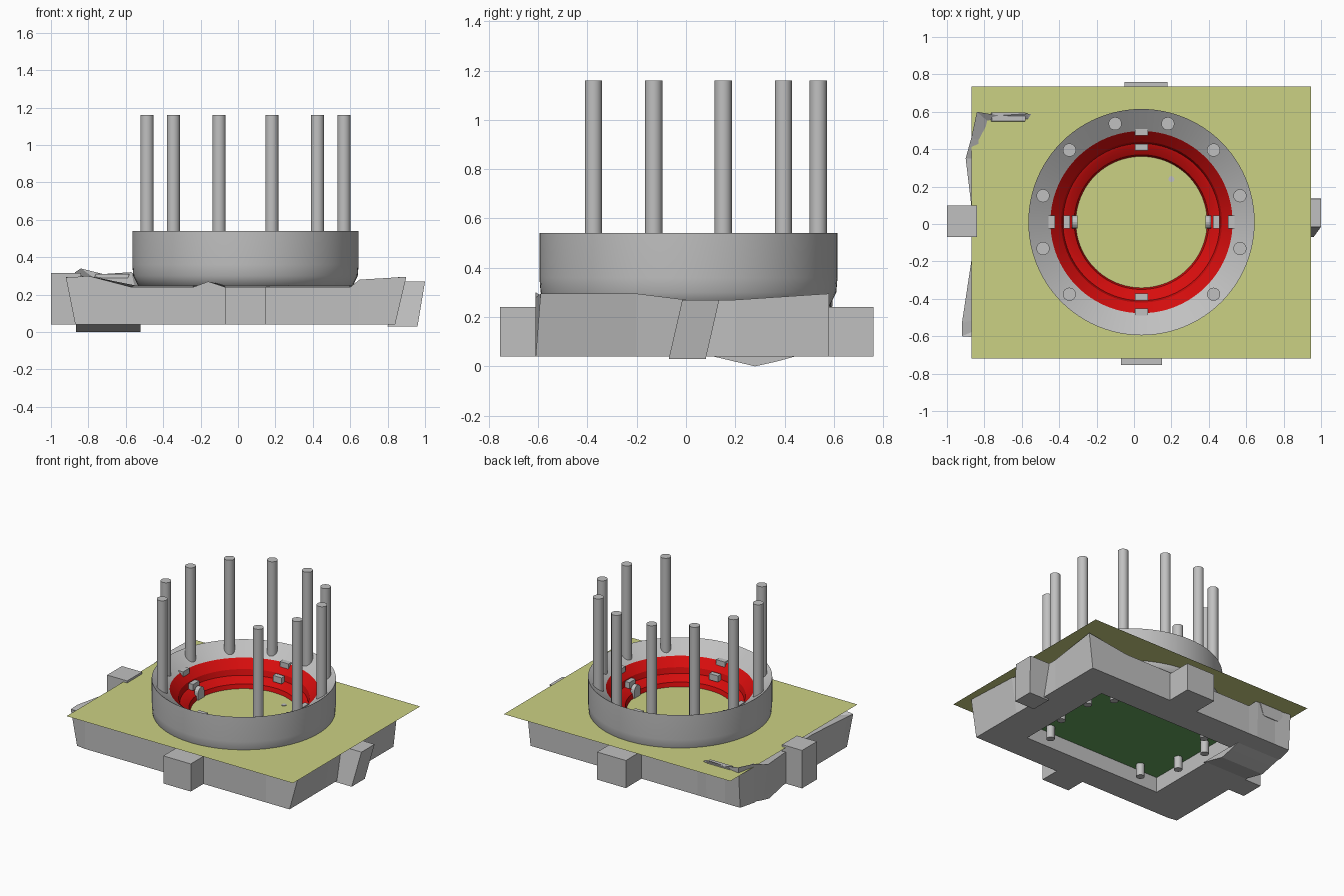
import bpy, bmesh, math
from mathutils import Matrix

if "Cube" in bpy.data.objects:
    bpy.data.objects.remove(bpy.data.objects["Cube"])

CX, CY = 0.04, 0.01          # ring centre
FX = (-0.53, 0.58)           # opening in the base
FY = (-0.40, 0.36)


def material(name, rgb):
    m = bpy.data.materials.new(name)
    m.diffuse_color = (*rgb, 1)
    m.use_nodes = True
    m.node_tree.nodes["Principled BSDF"].inputs["Base Color"].default_value = m.diffuse_color
    return m


GREY = material("stone_grey", (0.53, 0.53, 0.53))
RED = material("seat_red", (0.68, 0.004, 0.004))
SAND = material("pale_olive", (0.60, 0.64, 0.23))
GREEN = material("grass_green", (0.13, 0.38, 0.11))


def finish(name, bm, mat, smooth=None):
    bmesh.ops.recalc_face_normals(bm, faces=bm.faces)
    me = bpy.data.meshes.new(name)
    bm.to_mesh(me)
    bm.free()
    me.materials.append(mat)
    ob = bpy.data.objects.new(name, me)
    bpy.context.collection.objects.link(ob)
    if smooth:
        bpy.ops.object.select_all(action='DESELECT')
        ob.select_set(True)
        bpy.context.view_layer.objects.active = ob
        bpy.ops.object.shade_smooth_by_angle(angle=math.radians(smooth))
    return ob


def box(name, x, y, z, mat=GREY, lean=(0, 0)):
    bm = bmesh.new()
    bmesh.ops.create_cube(bm, size=1)
    for v in bm.verts:
        up = v.co.z > 0
        v.co = (x[v.co.x > 0] + lean[0] * up, y[v.co.y > 0] + lean[1] * up, z[up])
    return finish(name, bm, mat)


def rod(name, x, y, z0, z1, r, seg=24):
    bm = bmesh.new()
    bmesh.ops.create_cone(bm, cap_ends=True, segments=seg, radius1=r, radius2=r,
                          depth=z1 - z0, matrix=Matrix.Translation((x, y, (z0 + z1) / 2)))
    return finish(name, bm, GREY, 40)


def sheet(name, x, y, z, mat):
    bm = bmesh.new()
    bm.faces.new([bm.verts.new((a, b, z)) for a, b in
                  ((x[0], y[0]), (x[1], y[0]), (x[1], y[1]), (x[0], y[1]))])
    return finish(name, bm, mat)


def lathe(name, profile, mat, smooth, closed, seg=96):
    bm = bmesh.new()
    rings = [[bm.verts.new((CX + r * math.cos(i * math.tau / seg),
                            CY + r * math.sin(i * math.tau / seg), z))
              for i in range(seg)] for r, z in profile]
    pairs = list(zip(rings, rings[1:]))
    if closed:
        pairs.append((rings[-1], rings[0]))
    for a, b in pairs:
        for i in range(seg):
            j = (i + 1) % seg
            bm.faces.new((a[i], a[j], b[j], b[i]))
    return finish(name, bm, mat, smooth)


# Rocky base: outline points (x, y), outward lean of the top edge, top height
outline = [
    (-0.87, -0.60, -0.05, 0.0, 0.29), (-0.80, -0.61, 0, 0, 0.30),
    (-0.57, -0.61, 0, 0, 0.24), (-0.24, -0.61, 0, 0, 0.24),
    (-0.16, -0.61, 0, 0, 0.27), (-0.07, -0.61, 0, 0, 0.24),
    (0.60, -0.61, 0, 0, 0.24), (0.65, -0.61, 0, 0, 0.28),
    (0.84, -0.61, 0.06, 0.02, 0.295), (0.84, -0.20, 0.04, 0, 0.295),
    (0.84, 0.0, 0.0, 0, 0.27), (0.84, 0.2, 0.0, 0, 0.27),
    (0.84, 0.58, 0.03, 0, 0.295), (0.55, 0.58, 0, 0, 0.25),
    (-0.50, 0.58, 0, 0, 0.25), (-0.57, 0.58, 0, 0.01, 0.32),
    (-0.72, 0.58, 0, 0.0, 0.31), (-0.84, 0.58, 0, 0.02, 0.34),
    (-0.87, 0.46, 0, 0, 0.32), (-0.87, 0.35, -0.03, 0, 0.28),
    (-0.87, 0.10, 0, 0, 0.27), (-0.87, -0.20, 0, 0, 0.28),
    (-0.87, -0.53, -0.05, 0, 0.295)]
bm = bmesh.new()
loops = []
for x, y, lx, ly, z in outline:
    ix = min(max(x, FX[0]), FX[1])
    iy = min(max(y, FY[0]), FY[1])
    # shoulder stops the raised rock edge from covering the ground sheet
    sx, sy = x + (ix - x) * 0.4, y + (iy - y) * 0.4
    loops.append([bm.verts.new(p) for p in (
        (x, y, 0.04), (x + lx, y + ly, z), (sx, sy, 0.25), (ix, iy, 0.24), (ix, iy, 0.04))])
for k, a in enumerate(loops):
    b = loops[(k + 1) % len(loops)]
    for i in range(5):
        j = (i + 1) % 5
        bm.faces.new((a[i], b[i], b[j], a[j]))
bmesh.ops.remove_doubles(bm, verts=bm.verts, dist=0.0005)
finish("rocky_base", bm, GREY)

# Ridge under the left side of the base
bm = bmesh.new()
ends = [[bm.verts.new((x, y, z)) for y, z in ((0.09, 0.045), (0.28, 0.0), (0.37, 0.02), (0.46, 0.045))]
        for x in (-0.865, -0.52)]
bm.faces.new(ends[0])
bm.faces.new(ends[1])
for i in range(4):
    j = (i + 1) % 4
    bm.faces.new((ends[0][i], ends[0][j], ends[1][j], ends[1][i]))
finish("under_ridge", bm, GREY)

# Connecting blocks on the four sides
box("front_block", (-0.07, 0.15), (-0.755, -0.58), (0.04, 0.24))
box("back_block", (-0.05, 0.18), (0.55, 0.76), (0.04, 0.24))
box("left_block", (-1.0, -0.84), (-0.07, 0.10), (0.04, 0.315))
box("right_block", (0.80, 0.96), (-0.07, 0.08), (0.03, 0.27), lean=(0.04, 0.055))
# Leaning rock at the rear left corner
box("rear_rock", (-0.80, -0.62), (0.54, 0.585), (0.22, 0.31), lean=(0.04, 0.01))

# Ground sheets
sheet("ground_sheet", (-0.87, 0.945), (-0.72, 0.735), 0.30, SAND)
sheet("lower_sheet", (-0.55, 0.60), (-0.42, 0.38), 0.15, GREEN)

# Ring wall and red stepped seating
lathe("ring_wall", [(0.48, 0.455), (0.605, 0.54), (0.605, 0.36), (0.60, 0.30),
                    (0.57, 0.24), (0.50, 0.22), (0.46, 0.25)], GREY, 50, True)
lathe("red_seating", [(0.487, 0.462), (0.43, 0.405), (0.42, 0.365), (0.405, 0.36),
                      (0.36, 0.33), (0.35, 0.296)], RED, 25, False)

# Ten pillars, leaving the front gap open
for i in range(12):
    a = math.radians(15 + 30 * i)
    if math.sin(a) > -0.9:
        rod(f"pillar_{i}", CX + 0.545 * math.cos(a), CY + 0.545 * math.sin(a), 0.46, 1.16, 0.035)

# Small boxes on the seating in four directions
for i in range(4):
    c, s = round(math.cos(i * math.pi / 2)), round(math.sin(i * math.pi / 2))
    for r, z in ((0.48, 0.46), (0.40, 0.39)):
        hx, hy = (0.018, 0.035) if c else (0.035, 0.018)
        px, py = CX + r * c, CY + r * s
        box(f"seat_box_{i}", (px - hx, px + hx), (py - hy, py + hy), (z - 0.03, z + 0.015))

# Arched doors on both sides of the arena
for side in (-1, 1):
    bm = bmesh.new()
    pts = [(-0.035, 0.29), (0.035, 0.29)] + [
        (0.035 * math.cos(t * math.pi / 8), 0.35 + 0.035 * math.sin(t * math.pi / 8)) for t in range(9)]
    f = bm.faces.new([bm.verts.new((CX + side * 0.342, CY + y, z)) for y, z in pts])
    ext = bmesh.ops.extrude_face_region(bm, geom=[f])
    for v in ext["geom"]:
        if isinstance(v, bmesh.types.BMVert):
            v.co.x += side * 0.03
    finish("arch_door", bm, GREY)

# Peg tips in the arena and pegs beneath the lower sheet
rod("arena_peg", 0.20, 0.24, 0.27, 0.304, 0.016, 16)
for x, y in ((-0.34, -0.34), (0.43, -0.34), (-0.34, 0.31), (0.43, 0.31),
             (-0.47, -0.11), (-0.47, 0.16), (0.53, -0.11), (0.53, 0.16)):
    rod("lower_peg", x, y, 0.06, 0.16, 0.028, 16)
